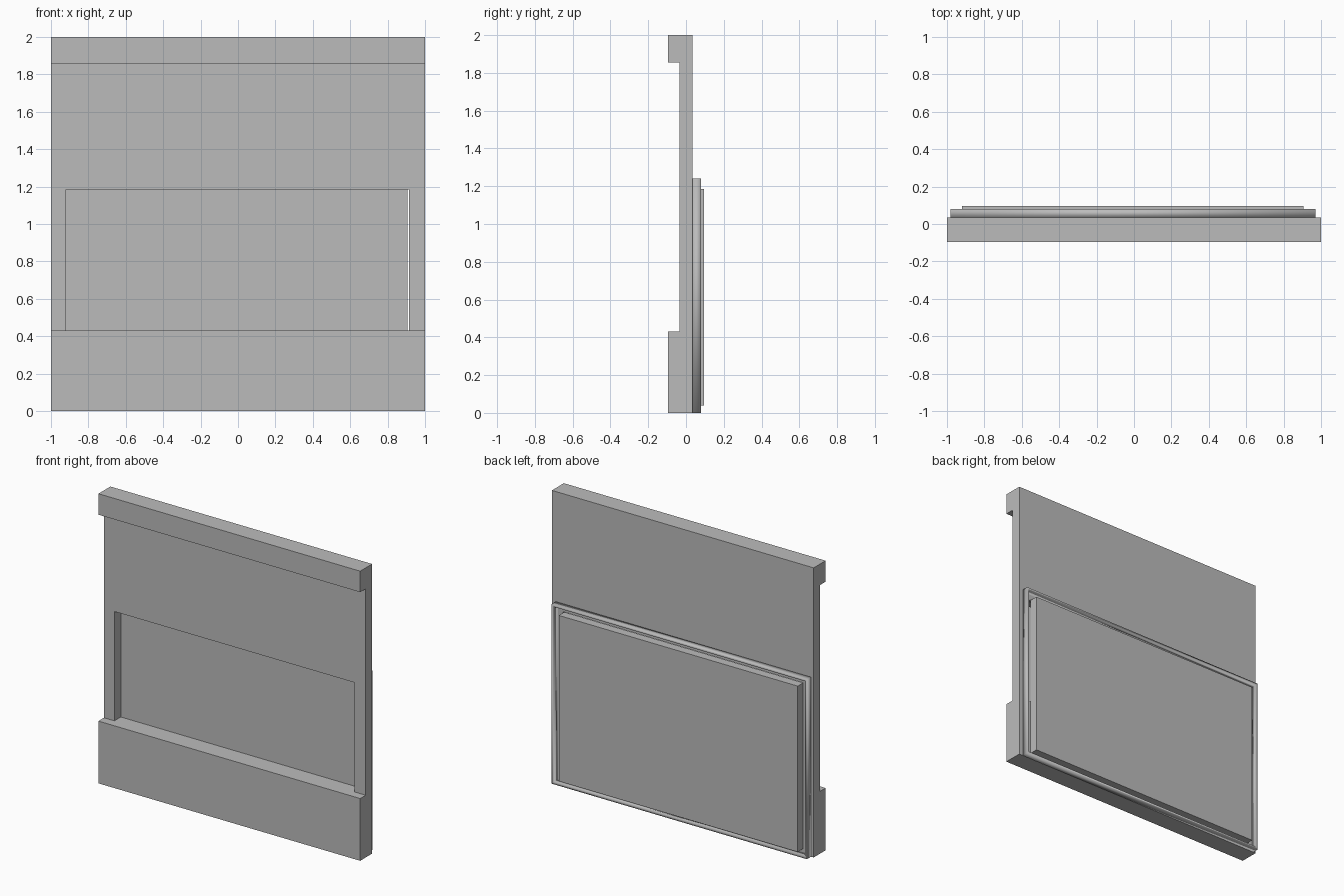
import bpy
import bmesh

if "Cube" in bpy.data.objects:
    bpy.data.objects.remove(bpy.data.objects["Cube"])

grey = bpy.data.materials.new("plain_grey")
grey.diffuse_color = (0.5, 0.5, 0.5, 1)
grey.use_nodes = True
grey.node_tree.nodes["Principled BSDF"].inputs["Base Color"].default_value = grey.diffuse_color


def finish(name, bm):
    bmesh.ops.recalc_face_normals(bm, faces=bm.faces)
    mesh = bpy.data.meshes.new(name)
    bm.to_mesh(mesh)
    bm.free()
    mesh.materials.append(grey)
    obj = bpy.data.objects.new(name, mesh)
    bpy.context.collection.objects.link(obj)
    return obj


def extrude(name, points, offset):
    """Extrude a closed outline along an offset vector."""
    bm = bmesh.new()
    face = bm.faces.new([bm.verts.new(p) for p in points])
    ext = bmesh.ops.extrude_face_region(bm, geom=[face], use_keep_orig=True)
    verts = [g for g in ext["geom"] if isinstance(g, bmesh.types.BMVert)]
    bmesh.ops.translate(bm, verts=verts, vec=offset)
    return finish(name, bm)


def rect(x0, x1, z0, z1, y):
    return [(x0, y, z0), (x1, y, z0), (x1, y, z1), (x0, y, z1)]


def box(name, x0, x1, y0, y1, z0, z1):
    return extrude(name, rect(x0, x1, z0, z1, y0), (0, y1 - y0, 0))


# Wall: side profile with a low plinth and a top ledge on the front
profile = [(-0.095, 0), (0.035, 0), (0.035, 2), (-0.095, 2),
           (-0.095, 1.855), (-0.035, 1.855), (-0.035, 0.43), (-0.095, 0.43)]
wall = extrude("wall", [(-1, y, z) for y, z in profile], (2, 0, 0))

# Window opening above the plinth
cutter = box("opening_cutter", -0.92, 0.915, -0.06, 0.06, 0.43, 1.185)
cutter.hide_render = True
cutter.hide_viewport = True
cut = wall.modifiers.new("opening", "BOOLEAN")
cut.operation = "DIFFERENCE"
cut.solver = "EXACT"
cut.object = cutter

# Thin rim standing out from the back of the wall
bm = bmesh.new()
t = 0.015
loops = []
for y in (0.033, 0.08):
    for d in (0, t):
        loops.append([bm.verts.new(p) for p in
                      rect(-0.98 + d, 0.97 - d, d, 1.24 - d, y)])
for a, b in ((0, 1), (1, 3), (3, 2), (2, 0)):
    for i in range(4):
        j = (i + 1) % 4
        bm.faces.new((loops[a][i], loops[a][j], loops[b][j], loops[b][i]))
rim = finish("back_rim", bm)
for p in rim.data.polygons:
    p.use_smooth = True

# Panel closing the opening from behind
box("back_panel", -0.92, 0.905, 0.036, 0.095, 0.04, 1.185)
